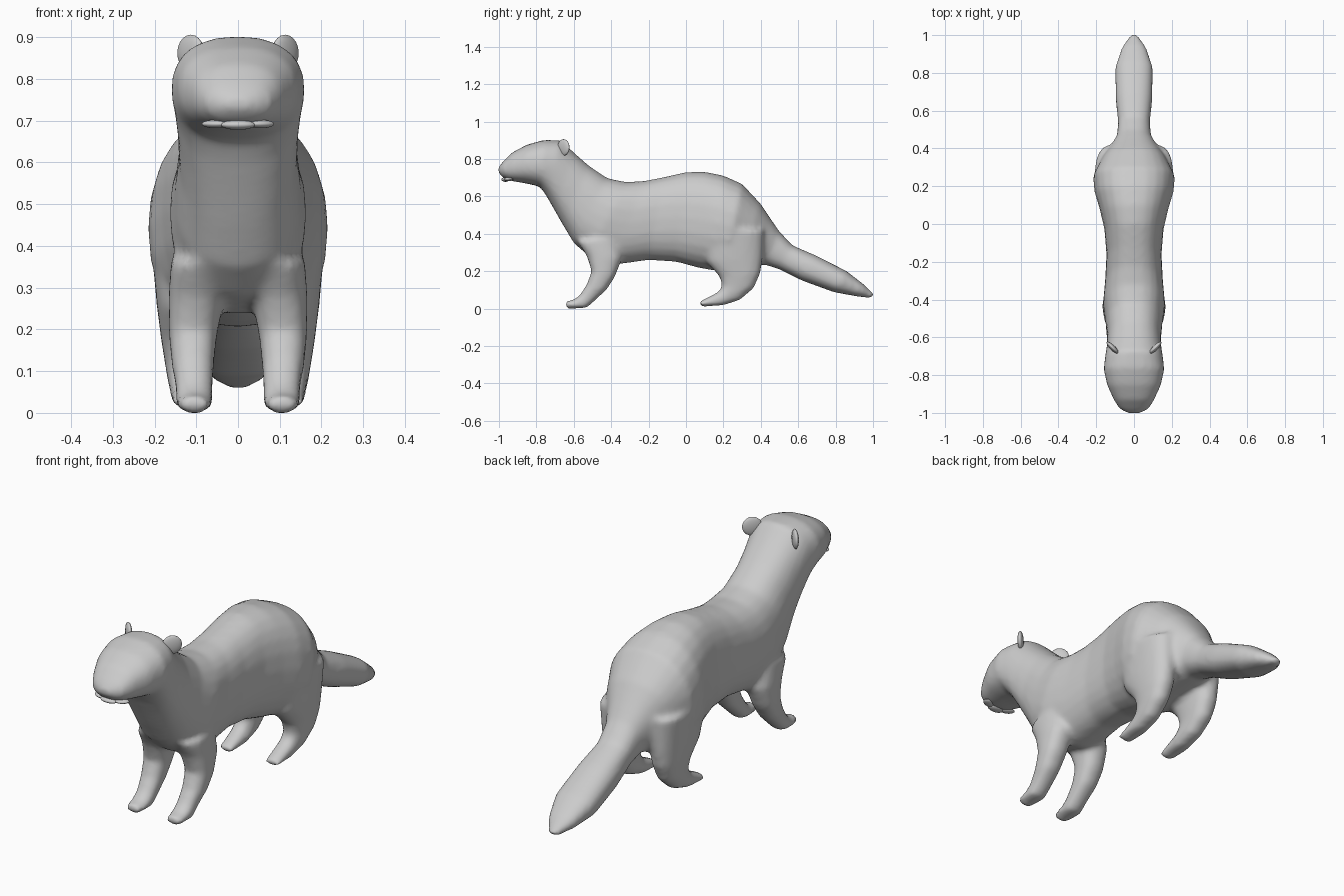
import bpy
import bmesh
from math import cos, sin, pi, radians
from mathutils import Vector

default_cube = bpy.data.objects.get("Cube")
if default_cube:
    bpy.data.objects.remove(default_cube, do_unlink=True)

# One plain grey coat
GREY = (0.6, 0.6, 0.6, 1)
coat = bpy.data.materials.new("plain grey")
coat.use_nodes = True
coat.diffuse_color = GREY
coat.node_tree.nodes["Principled BSDF"].inputs["Base Color"].default_value = GREY


def add_object(name, bm):
    """Turn a bmesh into a named object with the coat material."""
    bmesh.ops.recalc_face_normals(bm, faces=bm.faces)
    mesh = bpy.data.meshes.new(name)
    bm.to_mesh(mesh)
    bm.free()
    mesh.materials.append(coat)
    obj = bpy.data.objects.new(name, mesh)
    bpy.context.collection.objects.link(obj)
    return obj


def signed_power(value, power):
    return abs(value) ** power * (1 if value >= 0 else -1)


def loft(bm, sections, centre_x=None, side=1, sides=24, roundness=0.85):
    """Skin rounded rings, each given by two (y, z) edge points and a half width."""
    rings = []
    for section in sections:
        ya, za, yb, zb, half = section[:5]
        x = side * (section[5] if len(section) > 5 else 0)
        first, second = Vector((x, ya, za)), Vector((x, yb, zb))
        middle, arm = (first + second) / 2, (first - second) / 2
        ring = []
        for i in range(sides):
            angle = 2 * pi * i / sides
            across = Vector((half * signed_power(sin(angle), roundness), 0, 0))
            ring.append(bm.verts.new(middle + across + arm * signed_power(cos(angle), roundness)))
        rings.append(ring)
    for near, far in zip(rings, rings[1:]):
        for i in range(sides):
            j = (i + 1) % sides
            bm.faces.new((near[i], near[j], far[j], far[i]))
    bm.faces.new(rings[0])
    bm.faces.new(rings[-1])


def pebble(name, location, size, turn=0):
    """A squashed ball for small features."""
    bm = bmesh.new()
    bmesh.ops.create_uvsphere(bm, u_segments=16, v_segments=10, radius=1)
    obj = add_object(name, bm)
    obj.location, obj.scale = location, size
    obj.rotation_euler.z = radians(turn)
    for face in obj.data.polygons:
        face.use_smooth = True
    return obj


# Trunk from nose to tail tip: top edge y z, bottom edge y z, half width
trunk = [
    (-1.005, .752, -1.0, .722, .035),
    (-.98, .785, -.975, .698, .078),
    (-.93, .835, -.94, .683, .105),
    (-.85, .877, -.86, .67, .142),
    (-.76, .902, -.78, .652, .161),
    (-.67, .9, -.745, .6, .154),
    (-.6, .835, -.705, .53, .145),
    (-.52, .765, -.66, .45, .142),
    (-.42, .697, -.6, .35, .152),
    (-.32, .677, -.52, .28, .164),
    (-.22, .683, -.38, .235, .153),
    (-.12, .703, -.2, .26, .146),
    (0, .73, -.05, .25, .157),
    (.1, .732, .06, .22, .182),
    (.2, .712, .14, .205, .209),
    (.3, .667, .2, .21, .217),
    (.4, .56, .28, .22, .17),
    (.45, .485, .38, .23, .12),
    (.5, .412, .42, .235, .092),
    (.57, .338, .5, .21, .084),
    (.7, .282, .62, .15, .097),
    (.86, .2, .79, .088, .1),
    (.95, .13, .91, .066, .066),
    (1.006, .075, .995, .055, .022),
]

# Legs from hip to toe: front edge y z, back edge y z, half width, centre x
front_leg = [
    (-.58, .36, -.36, .38, .07, .09),
    (-.53, .28, -.34, .27, .067, .1),
    (-.505, .2, -.38, .17, .058, .108),
    (-.53, .13, -.425, .1, .051, .108),
    (-.57, .07, -.48, .05, .045, .105),
    (-.6, .048, -.53, .004, .045, .105),
    (-.65, .037, -.635, -.002, .037, .105),
]
hind_leg = [
    (.08, .42, .42, .42, .09, .12),
    (.11, .25, .41, .27, .07, .125),
    (.18, .17, .398, .19, .06, .125),
    (.193, .12, .363, .11, .05, .125),
    (.17, .088, .29, .047, .045, .122),
    (.12, .063, .2, .018, .042, .12),
    (.07, .037, .08, .01, .036, .12),
]

# Body: trunk and four legs fused into one skin
bm = bmesh.new()
loft(bm, trunk)
for side in (-1, 1):
    loft(bm, front_leg, side=side)
    loft(bm, hind_leg, side=side)
body = add_object("body", bm)
fuse = body.modifiers.new("fuse", "REMESH")
fuse.mode = "VOXEL"
fuse.voxel_size = 0.013
relax = body.modifiers.new("relax", "SMOOTH")
relax.factor = 0.5
relax.iterations = 8
bpy.context.view_layer.objects.active = body
body.select_set(True)
for modifier in (fuse.name, relax.name):
    bpy.ops.object.modifier_apply(modifier=modifier)
for face in body.data.polygons:
    face.use_smooth = True

# Ears, thin and angled outward
for side, label in ((1, "left"), (-1, "right")):
    pebble(label + "_ear", (side * .113, -.655, .862), (.044, .014, .044), side * 45)

# Lips and nose
pebble("middle_lip", (0, -.965, .69), (.042, .022, .012))
for side, label in ((1, "left"), (-1, "right")):
    pebble(label + "_lip", (side * .055, -.948, .692), (.034, .02, .01), side * 25)
pebble("nose", (0, -.984, .735), (.036, .016, .012))
